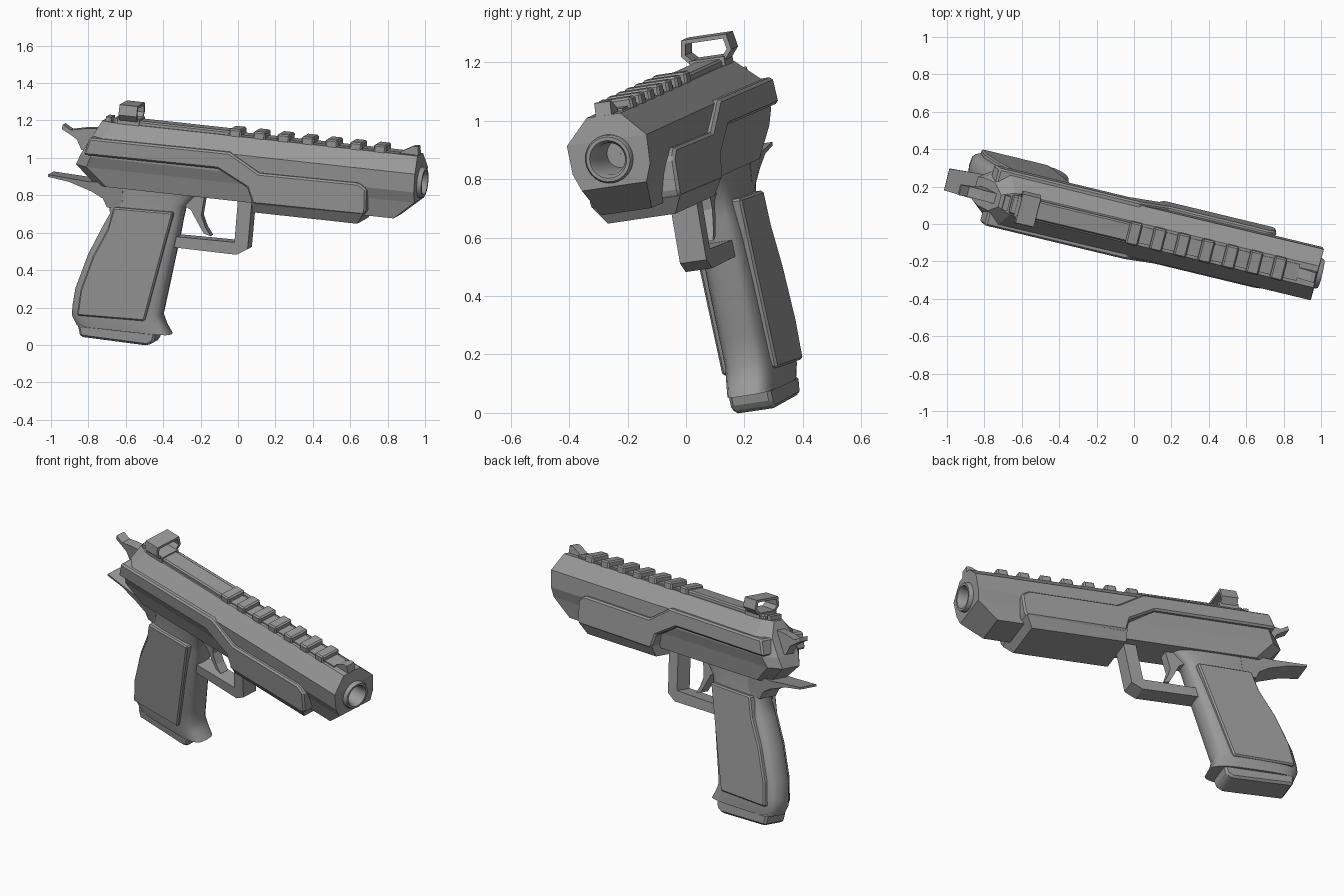
import bpy, bmesh, math
from mathutils import Matrix, Vector

cube = bpy.data.objects.get("Cube")
if cube:
    bpy.data.objects.remove(cube, do_unlink=True)

grey = bpy.data.materials.new("gunmetal_grey")
grey.use_nodes = True
COLOUR = (0.32, 0.32, 0.32, 1)
grey.diffuse_color = COLOUR
grey.node_tree.nodes["Principled BSDF"].inputs["Base Color"].default_value = COLOUR

# Pose: local x runs to the muzzle, local y is the left side, local z is up
fwd = Vector((0.967, -0.232, -0.106)).normalized()
up = Vector((0.069, -0.1625, 0.984))
side = up.cross(fwd).normalized()
up = fwd.cross(side)
POSE = Matrix((fwd, side, up)).transposed().to_4x4()
POSE.translation = side * 0.112


def loft(name, rings, smooth=False, bevel=0, caps=True):
    """Skin a list of equal point rings."""
    bm = bmesh.new()
    loops = [[bm.verts.new(p) for p in ring] for ring in rings]
    n = len(rings[0])
    for lo, hi in zip(loops, loops[1:]):
        for i in range(n):
            j = (i + 1) % n
            bm.faces.new((lo[i], lo[j], hi[j], hi[i]))
    if caps:
        bm.faces.new(loops[0])
        bm.faces.new(loops[-1])
    bmesh.ops.recalc_face_normals(bm, faces=bm.faces)
    mesh = bpy.data.meshes.new(name)
    bm.to_mesh(mesh)
    bm.free()
    mesh.materials.append(grey)
    ob = bpy.data.objects.new(name, mesh)
    bpy.context.collection.objects.link(ob)
    ob.matrix_world = POSE
    if bevel:
        mod = ob.modifiers.new("bevel", 'BEVEL')
        mod.width, mod.segments = bevel, 1
        mod.limit_method = 'ANGLE'
    if smooth:
        bpy.ops.object.select_all(action='DESELECT')
        ob.select_set(True)
        bpy.context.view_layer.objects.active = ob
        bpy.ops.object.shade_smooth_by_angle(angle=math.radians(40))
    return ob


def slab(name, profile, half, bevel=0, smooth=False):
    """Extrude a side profile symmetrically across the width."""
    return loft(name, [[(x, s * half, z) for x, z in profile] for s in (-1, 1)], smooth, bevel)


def box(name, x0, x1, half, z0, z1, bevel=0):
    return slab(name, [(x0, z0), (x1, z0), (x1, z1), (x0, z1)], half, bevel)


def turned(name, profile, smooth=True, caps=True):
    """Turn (x, radius) points around the bore."""
    ts = [math.tau * i / 32 for i in range(32)]
    return loft(name, [[(x, r * math.cos(t), 0.966 + r * math.sin(t)) for t in ts]
                       for x, r in profile], smooth, 0, caps)


# Slide: stacked outlines of (height, rear, front, half width)
def slide_ring(z, rear, front, w):
    half = [(front, w), (rear + 0.07, w), (rear, w * 0.55)]
    return [(x, y, z) for x, y in half] + [(x, -y, z) for x, y in reversed(half)]


body = loft("slide_body", [slide_ring(*r) for r in (
    (0.77, -0.86, 0.80, 0.09), (0.87, -0.97, 0.912, 0.115), (0.93, -0.945, 0.912, 0.138),
    (1.03, -0.89, 0.912, 0.142), (1.115, -0.85, 0.90, 0.06))])

# Bore opening and muzzle ring
cutter = turned("bore_cutter", [(0.7, 0.07), (1.0, 0.07)], False)
cutter.hide_render = True
cutter.hide_set(True)
cut = body.modifiers.new("bore", 'BOOLEAN')
cut.object, cut.operation, cut.solver = cutter, 'DIFFERENCE', 'EXACT'
turned("muzzle_ring", [(0.87, 0.083), (0.925, 0.083), (0.936, 0.077), (0.936, 0.065),
                       (0.915, 0.055), (0.75, 0.048), (0.75, 0.001)], True, False)

# Raised side panels and the frame block under the barrel
slab("side_panels", [(-0.885, 1.035), (-0.11, 1.04), (0.06, 0.945), (0.61, 0.95), (0.655, 0.92),
                     (0.66, 0.80), (0.645, 0.78), (0.036, 0.775), (0, 0.86), (-0.17, 0.945),
                     (-0.91, 0.94)], 0.16, 0.01)
loft("front_frame_block", [[(x, y, z) for x, y in ((0.03, -w), (front, -w), (front, w), (0.03, w))]
                           for z, front, w in ((0.725, 0.61, 0.12), (0.785, 0.645, 0.155),
                                               (0.85, 0.645, 0.155))])

# Top rail with teeth
box("rear_rail_plate", -0.79, -0.13, 0.052, 1.09, 1.138, 0.008)
box("front_rail_base", -0.13, 0.80, 0.045, 1.09, 1.123)
for i in range(7):
    x = -0.11 + i * 0.1333
    box(f"rail_tooth_{i + 1}", x - 0.034, x + 0.034, 0.062, 1.10, 1.152, 0.008)

# Sights
slab("front_sight", [(0.80, 1.10), (0.90, 1.10), (0.89, 1.16), (0.865, 1.16), (0.80, 1.125)], 0.028)
hoop = [(0.055, 1.125), (0.09, 1.165), (0.08, 1.22)]
inner = [(0.045, 1.138), (0.074, 1.168), (0.067, 1.206)]
outline = hoop + [(-y, z) for y, z in reversed(hoop)]
outline += [(-y, z) for y, z in inner] + list(reversed(inner))
loft("rear_sight_hoop", [[(x, y, z) for y, z in outline] for x in (-0.75, -0.65)])
box("rear_sight_base", -0.76, -0.64, 0.062, 1.11, 1.146)
box("rear_sight_notch", -0.83, -0.80, 0.04, 1.09, 1.14)

# Hammer and tang
slab("hammer", [(-1.066, 1.07), (-1.02, 1.045), (-0.95, 1.06), (-0.86, 1.07), (-0.88, 0.93),
                (-0.955, 0.945), (-0.985, 1.0), (-1.03, 1.025), (-1.07, 1.045)], 0.028)
loft("tang", [[(x, y * w, z) for x, z, w in (
    (-1.12, 0.797, 0.06), (-0.89, 0.785, 0.075), (-0.70, 0.80, 0.08), (-0.70, 0.66, 0.07),
    (-0.785, 0.655, 0.06), (-0.81, 0.70, 0.06), (-0.873, 0.732, 0.065),
    (-1.0, 0.77, 0.06), (-1.12, 0.785, 0.06))] for y in (-1, 1)])


# Grip: rounded cross-sections of (height, rear, front, half width)
def grip_ring(z, rear, front, w):
    ring = []
    for i in range(24):
        c, s = math.cos(math.tau * i / 24), math.sin(math.tau * i / 24)
        ring.append(((rear + front) / 2 + (front - rear) / 2 * math.copysign(abs(c) ** 0.6, c),
                     w * math.copysign(abs(s) ** 0.5, s), z))
    return ring


loft("grip_core", [grip_ring(*r) for r in (
    (0, -0.915, -0.395, 0.085), (0.05, -0.943, -0.43, 0.09), (0.1, -0.945, -0.452, 0.09),
    (0.2, -0.935, -0.437, 0.09), (0.39, -0.878, -0.41, 0.09), (0.545, -0.81, -0.387, 0.086),
    (0.62, -0.775, -0.378, 0.08), (0.70, -0.785, -0.365, 0.076), (0.80, -0.82, -0.28, 0.08))], True)
slab("grip_panels", [(-0.74, 0.665), (-0.41, 0.672), (-0.527, 0.07), (-0.90, 0.06), (-0.89, 0.2),
                     (-0.835, 0.39), (-0.765, 0.545)], 0.099, 0.008)
slab("magazine_base", [(-0.90, 0.01), (-0.88, -0.057), (-0.51, -0.065), (-0.475, -0.045),
                       (-0.465, 0.01)], 0.075, 0.012)

# Trigger and guard
slab("trigger_guard", [(0.005, 0.78), (0, 0.51), (-0.06, 0.474), (-0.44, 0.477), (-0.44, 0.535),
                       (-0.075, 0.54), (-0.072, 0.78)], 0.047)
slab("trigger", [(-0.38, 0.71), (-0.33, 0.685), (-0.295, 0.63), (-0.25, 0.565), (-0.212, 0.556),
                 (-0.245, 0.60), (-0.272, 0.66), (-0.26, 0.78), (-0.38, 0.78)], 0.028)
